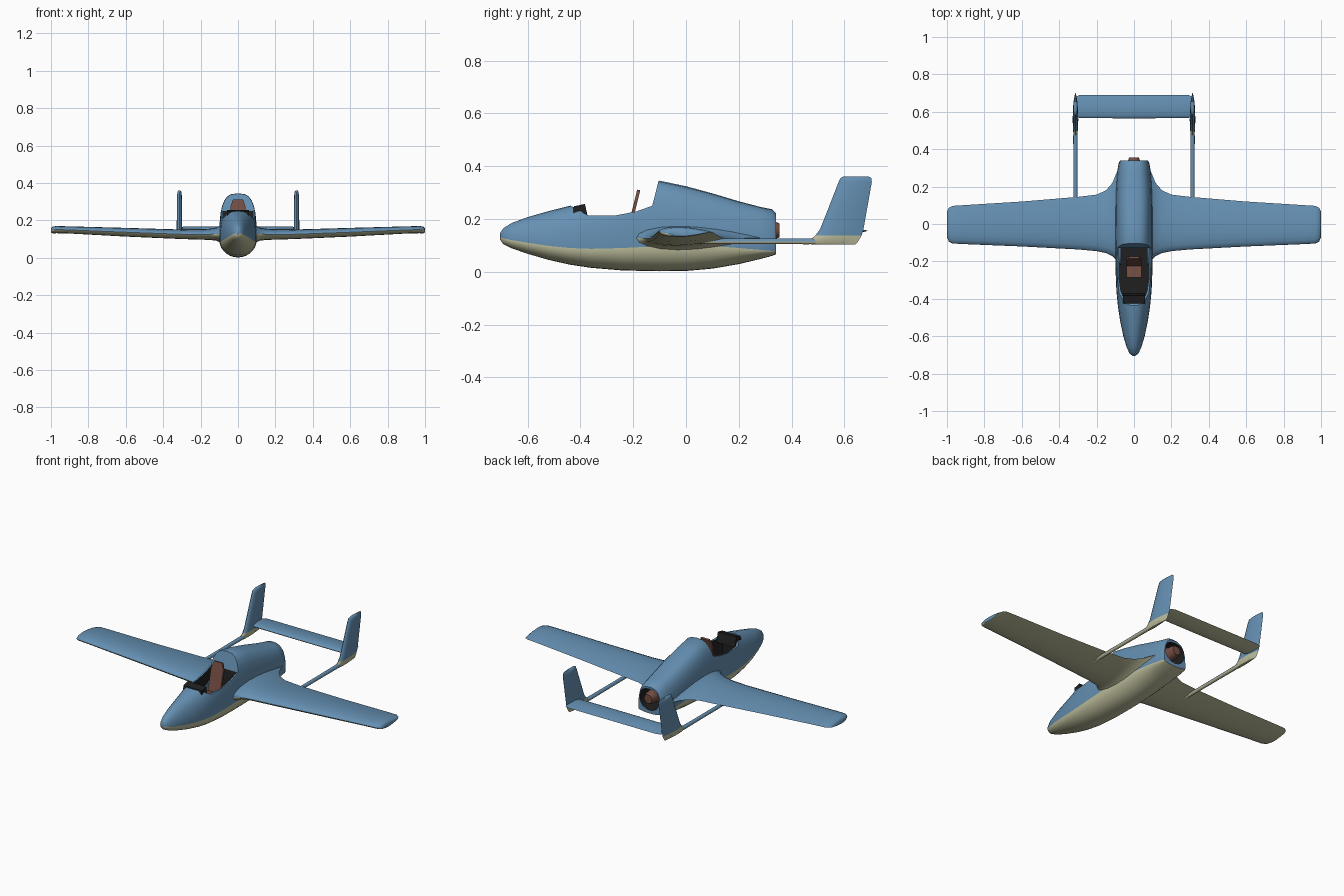
import bpy, bmesh
from math import sin, cos, pi
from mathutils import Vector

if "Cube" in bpy.data.objects:
    bpy.data.objects.remove(bpy.data.objects["Cube"])


def material(name, rgb):
    m = bpy.data.materials.new(name)
    m.use_nodes = True
    m.diffuse_color = (*rgb, 1)
    m.node_tree.nodes["Principled BSDF"].inputs["Base Color"].default_value = (*rgb, 1)
    return m


BLUE, CREAM, DARK, BROWN = range(4)
MATS = [material("sky blue", (.13, .28, .45)), material("pale cream", (.52, .52, .34)),
        material("near black", (.015, .014, .014)), material("leather brown", (.17, .075, .055))]


def finish(name, bm):
    bmesh.ops.recalc_face_normals(bm, faces=bm.faces)
    me = bpy.data.meshes.new(name)
    bm.to_mesh(me)
    bm.free()
    for m in MATS:
        me.materials.append(m)
    ob = bpy.data.objects.new(name, me)
    bpy.context.collection.objects.link(ob)
    return ob


def smooth(ob, angle=0.7):
    bpy.ops.object.select_all(action='DESELECT')
    ob.select_set(True)
    bpy.context.view_layer.objects.active = ob
    bpy.ops.object.shade_smooth_by_angle(angle=angle)


def loft(name, rings, rule=None, caps=None):
    """Skin closed rings; the first half of each ring is the upper side."""
    bm = bmesh.new()
    rows = [[bm.verts.new(p) for p in r] for r in rings]
    n = len(rows[0])
    for a, b in zip(rows, rows[1:]):
        for j in range(n):
            k = (j + 1) % n
            f = bm.faces.new((a[j], a[k], b[k], b[j]))
            c = f.calc_center_median()
            f.material_index = rule(c) if rule else (BLUE if j < n // 2 else CREAM)
    for row in (rows[0], rows[-1]):
        f = bm.faces.new(row)
        f.material_index = caps if caps is not None else (rule(f.calc_center_median()) if rule else BLUE)
    return finish(name, bm)


def prism(name, pts, axis, lo, hi, mat):
    """Extrude a 2D outline along x (points are y, z), y (x, z) or z (x, y)."""
    def place(p, h):
        q = list(p)
        q.insert(axis, h)
        return q
    ob = loft(name, [[place(p, lo) for p in pts], [place(p, hi) for p in pts]],
              rule=lambda c: mat)
    return ob


def section(y, w, top, mid, low, power=2.0, n=28, x=0):
    """Body cross-section: rounded-square upper half, elliptical lower half."""
    ring = []
    for j in range(n):
        a = 2 * pi * j / n
        e = 2 / power if sin(a) > 0 else 1
        c, s = cos(a), sin(a)
        px = (abs(c) ** e) * (1 if c > 0 else -1)
        pz = abs(s) ** e
        z = mid + (top - mid) * pz if s > 0 else mid - (mid - low) * pz
        ring.append((x + w * px, y, z))
    return ring


def airfoil(front, back, thick, n=20):
    """Chord position and offset pairs, upper side first from back to front."""
    out = []
    for j in range(n):
        a = 2 * pi * j / n
        s = (1 - cos(a)) / 2
        s = 1 - s
        h = 1.3 * thick * s ** .5 * (1 - s) + .06 * thick * sin(a) ** 2
        out.append((front + (back - front) * s, h if sin(a) >= 0 else -h))
    return out


def cut(body, cutter):
    cutter.hide_render = True
    mod = body.modifiers.new("cut", 'BOOLEAN')
    mod.operation, mod.solver, mod.object = 'DIFFERENCE', 'EXACT', cutter
    bpy.ops.object.select_all(action='DESELECT')
    body.select_set(True)
    bpy.context.view_layer.objects.active = body
    bpy.ops.object.modifier_apply(modifier=mod.name)
    bpy.data.objects.remove(cutter)


# Fuselage: y, half width, top, waterline, bottom, squareness of upper half
STATIONS = [(-.705, .008, .145, .132, .122, 2), (-.692, .024, .165, .127, .105, 2),
            (-.66, .039, .185, .120, .089, 2), (-.6, .057, .207, .110, .068, 2),
            (-.52, .074, .230, .098, .045, 2.1), (-.44, .086, .250, .090, .027, 2.4),
            (-.36, .094, .265, .087, .015, 3), (-.24, .099, .295, .090, .005, 3),
            (-.1, .1, .345, .097, .002, 3), (0, .1, .324, .1, .003, 3),
            (.1, .099, .297, .098, .012, 3), (.2, .096, .267, .09, .029, 2.9),
            (.28, .09, .246, .083, .048, 2.8), (.325, .082, .237, .079, .060, 2.8),
            (.34, .074, .222, .080, .066, 2.8)]
fuselage = loft("fuselage", [section(*s) for s in STATIONS], caps=BLUE)

# Cockpit and exhaust openings
cut(fuselage, prism("canopy_cutter", [(-.437, .25), (-.37, .213), (-.27, .213), (-.19, .228),
                                      (-.128, .25), (-.105, .34), (-.1, .5), (-.437, .5)],
                    0, -.2, .2, BLUE))
cut(fuselage, prism("tub_cutter", [(-.05, -.41), (.05, -.41), (.07, -.36), (.081, -.28),
                                   (.081, -.128), (-.081, -.128), (-.081, -.28), (-.07, -.36)],
                    2, .1, .252, DARK))
cut(fuselage, loft("exhaust_cutter", [section(y, .064, .21, .145, .085, 2.6, 16)
                                      for y in (.2, .4)], rule=lambda c: DARK, caps=DARK))
smooth(fuselage)

# Cockpit fittings
prism("instrument_panel", [(-.428, .2), (-.425, .248), (-.383, .257), (-.37, .2)],
      0, -.06, .06, DARK)
prism("seat_pan", [(-.285, .13), (-.285, .155), (-.2, .145), (-.2, .12)], 0, -.04, .04, BROWN)
back = prism("seat_back", [(-.04, 0), (.04, 0), (.04, .14), (.027, .18), (-.027, .18), (-.04, .14)],
             1, -.006, .006, BROWN)
back.location = (0, -.222, .135)
back.rotation_euler.x = -.24

# Engine core in the exhaust
engine = loft("engine_core", [section(y, r, .157 + r, .157, .157 - r, 2, 12)
                              for y, r in ((.19, .045), (.29, .04), (.335, .034), (.355, .026))],
              rule=lambda c: BROWN, caps=BROWN)
smooth(engine, .5)

# Wings: x, leading edge, trailing edge, height, thickness
WING = [(.07, -.22, .32, .128, .11), (.095, -.192, .27, .128, .084),
        (.115, -.172, .22, .127, .064), (.15, -.155, .18, .126, .054),
        (.2, -.145, .157, .125, .05), (.3, -.136, .145, .126, .046),
        (.6, -.12, .12, .137, .042), (.92, -.107, .1, .150, .034),
        (.97, -.104, .097, .151, .035), (.99, -.094, .086, .149, .032),
        (1.0, -.07, .065, .146, .02)]
# Tail fins: height, leading edge, trailing edge, thickness
FIN = [(.104, .475, .642, .014), (.112, .455, .65, .024), (.137, .49, .665, .027),
       (.16, .507, .672, .027), (.25, .543, .688, .025), (.34, .578, .704, .022),
       (.355, .585, .702, .018), (.361, .597, .692, .008)]
for side, sx in (("left", 1), ("right", -1)):
    smooth(loft(side + "_wing", [[(sx * x, y, z + h) for y, h in airfoil(f, b, t)]
                                 for x, f, b, z, t in WING]), .9)
    smooth(loft(side + "_tail_fin", [[(sx * .313 + h, y, z) for y, h in airfoil(f, b, t)]
                                     for z, f, b, t in FIN],
                rule=lambda c: CREAM if c.z < .13 else BLUE), .9)
    smooth(loft(side + "_tail_boom", [section(y, w, .115 + w, .115, .115 - w * .9, 2, 12, sx * .313)
                                      for y, w in ((.04, .011), (.3, .011), (.46, .012), (.6, .01))]))

# Tailplane between the fins
TAIL = [(-.312, .575, .68, .014), (-.29, .566, .69, .022), (0, .565, .69, .022),
        (.29, .566, .69, .022), (.312, .575, .68, .014)]
smooth(loft("tailplane", [[(x, y, .155 + h) for y, h in airfoil(f, b, t)]
                          for x, f, b, t in TAIL]), .9)
